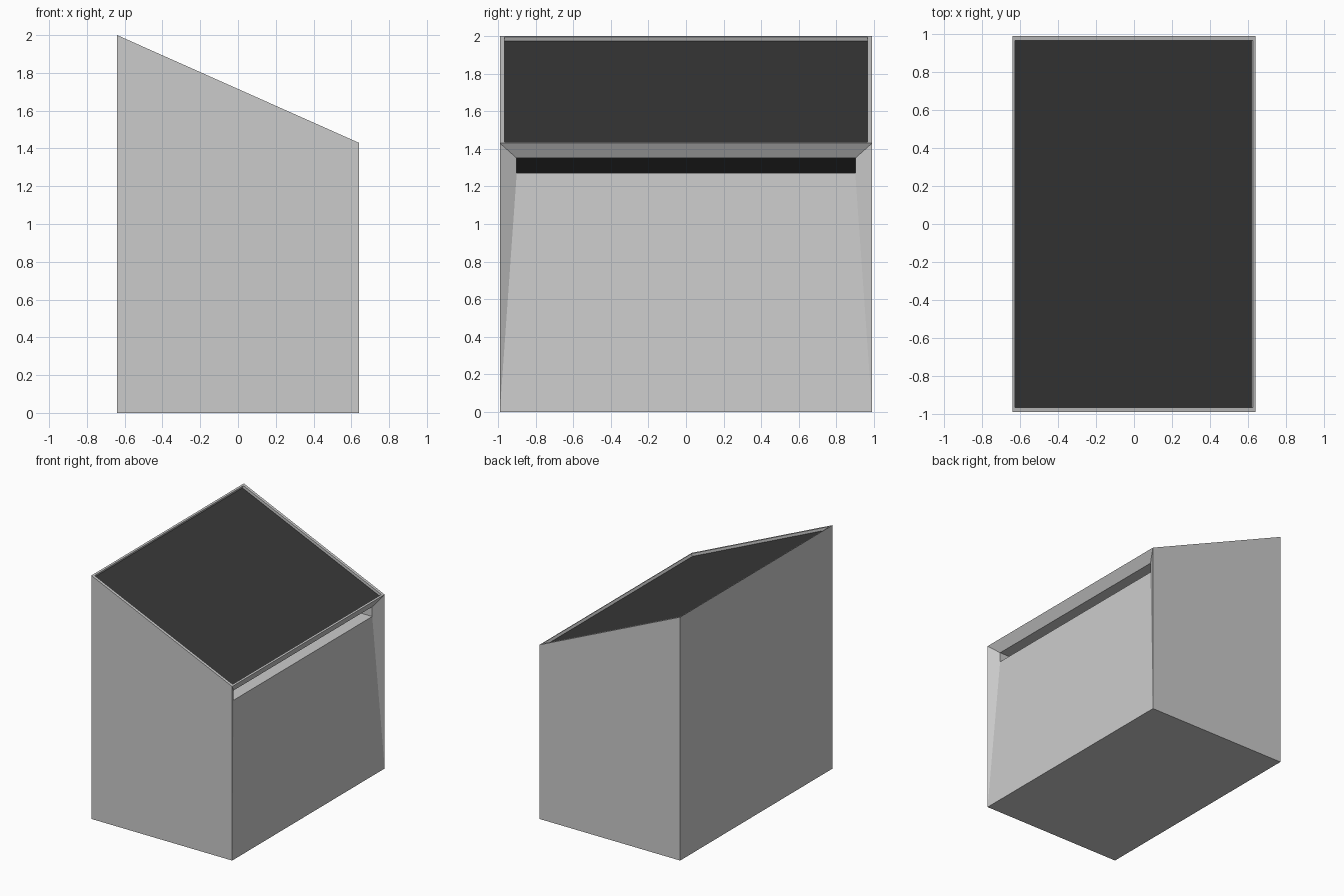
import bpy, bmesh
from mathutils import Vector

if "Cube" in bpy.data.objects:
    bpy.data.objects.remove(bpy.data.objects["Cube"])

HX, HY = 0.64, 0.99          # half depth and half width
Z_LOW, Z_HIGH = 1.43, 2.0    # front and back heights


def finish(name, bm, color=None):
    mesh = bpy.data.meshes.new(name)
    bm.to_mesh(mesh)
    bm.free()
    obj = bpy.data.objects.new(name, mesh)
    bpy.context.collection.objects.link(obj)
    if color:
        mat = bpy.data.materials.new(name + "_colour")
        mat.diffuse_color = (*color, 1)
        mat.use_nodes = True
        mat.node_tree.nodes["Principled BSDF"].inputs["Base Color"].default_value = mat.diffuse_color
        mesh.materials.append(mat)
    return obj


def ring(x0, z0, x1, z1, w0, w1):
    """Four points: a low edge of half width w0, then a high edge of half width w1."""
    return [Vector(p) for p in ((x0, -w0, z0), (x0, w0, z0), (x1, w1, z1), (x1, -w1, z1))]


def bridge(bm, a, b):
    for i in range(4):
        j = (i + 1) % 4
        bm.faces.new((a[i], a[j], b[j], b[i]))


def panel(name, points, color):
    bm = bmesh.new()
    bm.faces.new([bm.verts.new(p) for p in points])
    finish(name, bm, color)


# Sloped lid opening, recessed along the lid normal
slope = Vector((-2 * HX, 0, Z_HIGH - Z_LOW))
normal = Vector((slope.z, 0, -slope.x)).normalized()
low = Vector((HX, 0, Z_LOW)) + slope * 0.01
high = Vector((HX, 0, Z_LOW)) + slope * 0.99
lid_rim = ring(low.x, low.z, high.x, high.z, HY - 0.024, HY - 0.024)
lid_floor = [p - normal * 0.022 for p in lid_rim]

# Front slot, at the top of the inward leaning front face
slot_x, slot_depth = HX - 0.05, 0.15
slot_rim = ring(slot_x, 1.27, slot_x, 1.35, 0.9, 0.9)
slot_end = [p - Vector((slot_depth, 0, 0)) for p in slot_rim]

# Body shell
bm = bmesh.new()
front = [bm.verts.new(p) for p in ring(HX, 0, HX, Z_LOW, HY, HY)]
back = [bm.verts.new(p) for p in ring(-HX, 0, -HX, Z_HIGH, HY, HY)]
b0, b1, b2, b3 = back
f0, f1, f2, f3 = front
for quad in ((b0, b3, b2, b1), (f0, b0, b1, f1), (f0, f3, b3, b0), (f1, b1, b2, f2)):
    bm.faces.new(quad)
for outer, rim, end in ((front, slot_rim, slot_end), ([f3, f2, b2, b3], lid_rim, lid_floor)):
    inner = [bm.verts.new(p) for p in rim]
    deep = [bm.verts.new(p) for p in end]
    bridge(bm, outer, inner)
    bridge(bm, inner, deep)
finish("body", bm)

# Dark panels closing the recesses
panel("lid_panel", lid_floor, (0.04, 0.04, 0.04))
panel("slot_back", slot_end, (0.006, 0.006, 0.006))
